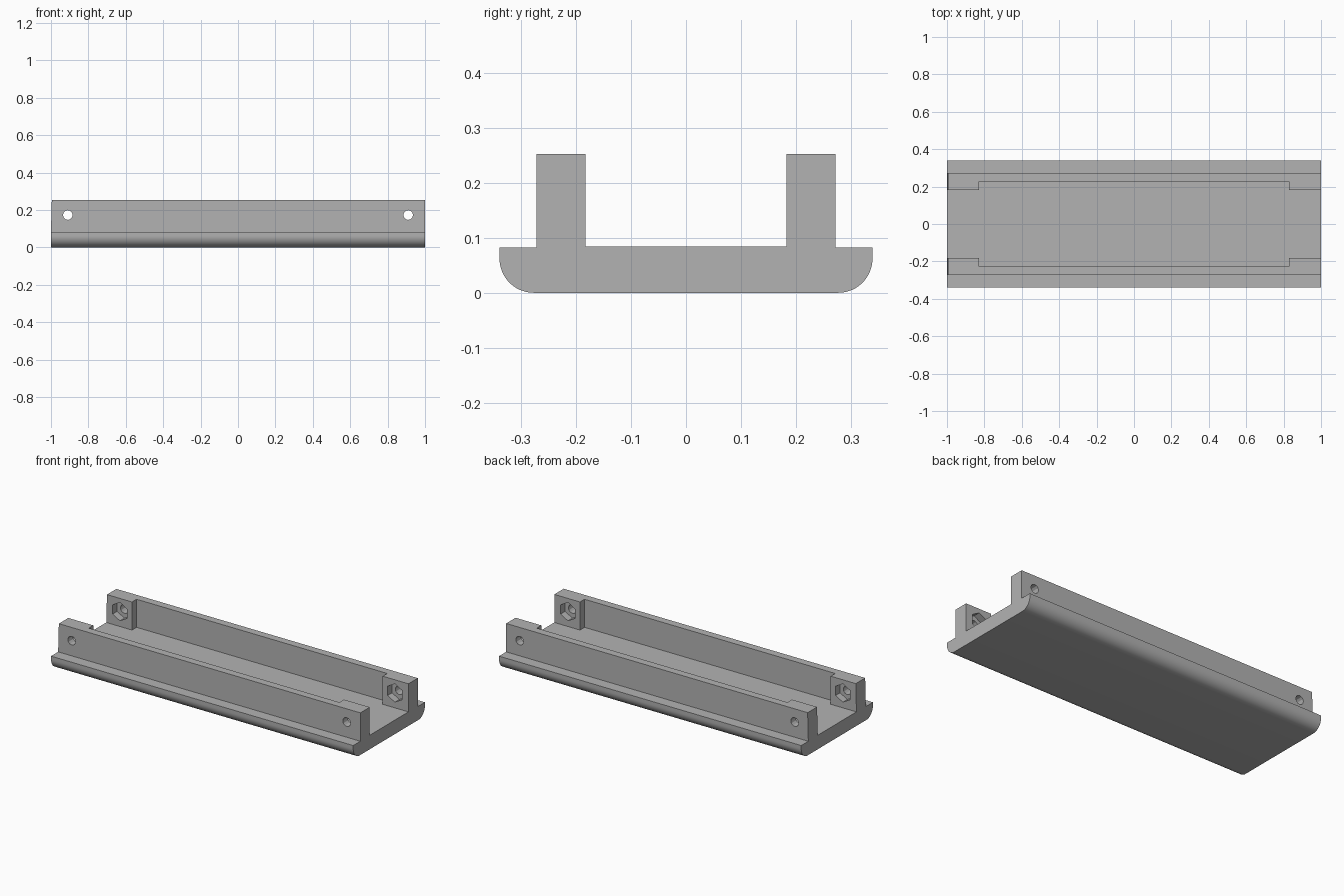
import bpy, bmesh, math
from mathutils import Matrix

if "Cube" in bpy.data.objects:
    bpy.data.objects.remove(bpy.data.objects["Cube"], do_unlink=True)

HALF_LEN, HALF_WIDTH, LIP_Z, FLOOR_Z, TOP_Z = 1.0, 0.339, 0.082, 0.084, 0.252
WALL_OUT, WALL_IN, RECESS_Y, RECESS_X = 0.272, 0.183, 0.226, 0.83
ROUND = 0.062
HOLE_X, HOLE_Z = 0.91, 0.173

grey = bpy.data.materials.new("plain grey")
grey.use_nodes = True
grey.diffuse_color = (0.45, 0.45, 0.45, 1)
grey.node_tree.nodes["Principled BSDF"].inputs["Base Color"].default_value = (0.45, 0.45, 0.45, 1)


def add_object(name, bm):
    bmesh.ops.recalc_face_normals(bm, faces=bm.faces)
    mesh = bpy.data.meshes.new(name)
    bm.to_mesh(mesh)
    bm.free()
    mesh.materials.append(grey)
    obj = bpy.data.objects.new(name, mesh)
    bpy.context.collection.objects.link(obj)
    return obj


def box(name, size, centre):
    bm = bmesh.new()
    bmesh.ops.create_cube(bm, size=1)
    bmesh.ops.scale(bm, vec=size, verts=bm.verts)
    bmesh.ops.translate(bm, vec=centre, verts=bm.verts)
    return add_object(name, bm)


def prism_along_y(name, sides, radius, length, centre, turn=0.0):
    bm = bmesh.new()
    bmesh.ops.create_cone(bm, cap_ends=True, segments=sides,
                          radius1=radius, radius2=radius, depth=length)
    bmesh.ops.rotate(bm, verts=bm.verts, matrix=Matrix.Rotation(turn, 3, 'Z'))
    bmesh.ops.rotate(bm, verts=bm.verts, matrix=Matrix.Rotation(math.pi / 2, 3, 'X'))
    bmesh.ops.translate(bm, vec=centre, verts=bm.verts)
    return add_object(name, bm)


# Channel cross-section: rounded base, side lips and two upright walls
half = []
for i in range(13):
    a = math.radians(-90 + 90 * i / 12)
    half.append((HALF_WIDTH - ROUND + ROUND * math.cos(a), ROUND + ROUND * math.sin(a)))
half += [(HALF_WIDTH, LIP_Z), (WALL_OUT, LIP_Z), (WALL_OUT, TOP_Z),
         (WALL_IN, TOP_Z), (WALL_IN, FLOOR_Z)]
profile = half + [(-y, z) for y, z in reversed(half)]

bm = bmesh.new()
face = bm.faces.new([bm.verts.new((-HALF_LEN, y, z)) for y, z in profile])
ext = bmesh.ops.extrude_face_region(bm, geom=[face])
bmesh.ops.translate(bm, vec=(2 * HALF_LEN, 0, 0),
                    verts=[v for v in ext["geom"] if isinstance(v, bmesh.types.BMVert)])
channel = add_object("channel_bracket", bm)

# Cutters: long wall recess, slight slope on the left wall ends, bolt holes, nut pockets
cutters = [box("recess_cutter", (2 * RECESS_X, 2 * RECESS_Y, 0.4), (0, 0, FLOOR_Z + 0.2))]

slope = box("slope_cutter", (0.1, 1, 0.3), (-HALF_LEN - 0.05, 0, LIP_Z + 0.153))
for v in slope.data.vertices:
    if v.co.x > -HALF_LEN - 0.01 and v.co.z > TOP_Z:
        v.co.x += 0.008
cutters.append(slope)

for sx in (-1, 1):
    cutters.append(prism_along_y("hole_cutter", 12, 0.026, 1, (sx * HOLE_X, 0, HOLE_Z)))
    cutters.append(prism_along_y("nut_cutter", 6, 0.055, 2 * (WALL_IN + 0.042),
                                 (sx * HOLE_X, 0, HOLE_Z)))

bpy.ops.object.select_all(action='DESELECT')
bpy.context.view_layer.objects.active = channel
channel.select_set(True)
for cutter in cutters:
    cutter.hide_render = True
    mod = channel.modifiers.new("cut", 'BOOLEAN')
    mod.operation, mod.solver, mod.object = 'DIFFERENCE', 'EXACT', cutter
    bpy.ops.object.modifier_apply(modifier=mod.name)
    bpy.data.objects.remove(cutter, do_unlink=True)

bpy.ops.object.shade_smooth_by_angle(angle=math.radians(25))
